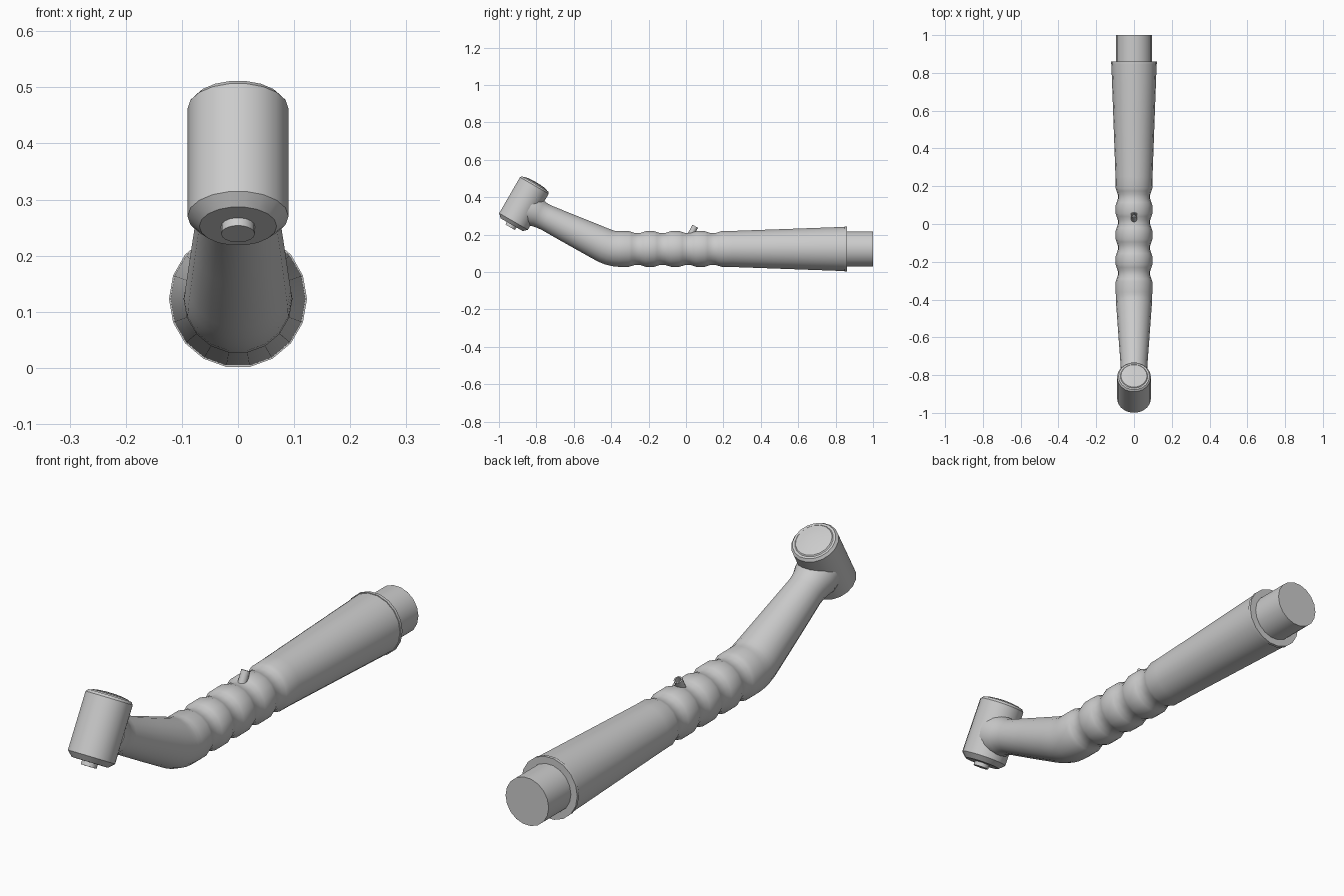
import bpy, bmesh
from math import sin, cos, pi, radians
from mathutils import Vector

if "Cube" in bpy.data.objects:
    bpy.data.objects.remove(bpy.data.objects["Cube"])

SIDES = 18
X = Vector((1, 0, 0))


def loft(name, rings, sides=SIDES, cap_end=True):
    """Skin circles given as (y, z, radius, tilt in degrees about x)."""
    bm = bmesh.new()
    loops = []
    for y, z, r, tilt in rings:
        a = radians(tilt)
        up = Vector((0, sin(a), cos(a)))
        c = Vector((0, y, z))
        loops.append([bm.verts.new(c + r * (cos(t) * X + sin(t) * up))
                      for t in (2 * pi * i / sides for i in range(sides))])
    for a, b in zip(loops, loops[1:]):
        for i in range(sides):
            j = (i + 1) % sides
            bm.faces.new((a[i], a[j], b[j], b[i]))
    bm.faces.new(loops[0])
    if cap_end:
        bm.faces.new(loops[-1])
    bmesh.ops.recalc_face_normals(bm, faces=bm.faces)
    mesh = bpy.data.meshes.new(name)
    bm.to_mesh(mesh)
    bm.free()
    ob = bpy.data.objects.new(name, mesh)
    bpy.context.collection.objects.link(ob)
    bpy.ops.object.select_all(action='DESELECT')
    ob.select_set(True)
    bpy.context.view_layer.objects.active = ob
    bpy.ops.object.shade_smooth_by_angle(angle=radians(32))
    return ob


def along_axis(y, z, lean, profile):
    """Turn (distance, radius) pairs into rings on an axis leaning back."""
    a = radians(lean)
    return [(y + d * sin(a), z + d * cos(a), r, lean - 90) for d, r in profile]


# Handle: rear connector, lip, taper, finger grooves, bent neck
AXIS_Z = 0.123
body = [(y, AXIS_Z, r, 0) for y, r in (
    (1.0, 0.095), (0.86, 0.095), (0.86, 0.123), (0.848, 0.123),
    (0.848, 0.120), (0.55, 0.109), (0.25, 0.098))]
for g in (0.145, 0.01, -0.125, -0.26):
    for dy, r in ((0.045, 0.097), (0.03, 0.092), (0.012, 0.086),
                  (-0.012, 0.086), (-0.03, 0.092), (-0.045, 0.097)):
        body.append((g + dy, AXIS_Z, r, 0))
body += [(-0.36, 0.123, 0.097, 0), (-0.385, 0.125, 0.096, 6),
         (-0.41, 0.131, 0.095, 13), (-0.435, 0.141, 0.094, 20),
         (-0.46, 0.153, 0.092, 26), (-0.60, 0.220, 0.082, 26),
         (-0.745, 0.290, 0.071, 26), (-0.77, 0.302, 0.072, 26),
         (-0.79, 0.312, 0.076, 27), (-0.81, 0.322, 0.083, 28),
         (-0.84, 0.337, 0.085, 29)]
loft("handle", body)

# Head: leaning barrel with chamfered bottom and slightly domed cap
HEAD = (-0.922, 0.27, 30)
loft("head", along_axis(*HEAD, (
    (-0.02, 0.069), (0, 0.09), (0.222, 0.09), (0.232, 0.082),
    (0.232, 0.073), (0.236, 0.069), (0.24, 0.045), (0.242, 0.02))))

# Tool socket under the head
loft("tool_socket", along_axis(*HEAD, (
    (-0.036, 0.03), (-0.01, 0.03))))

# Small open tube on top of the handle
loft("spray_tube", along_axis(0.015, 0.18, 28, (
    (0, 0.017), (0.073, 0.017), (0.073, 0.012), (0.03, 0.012))), sides=12)
